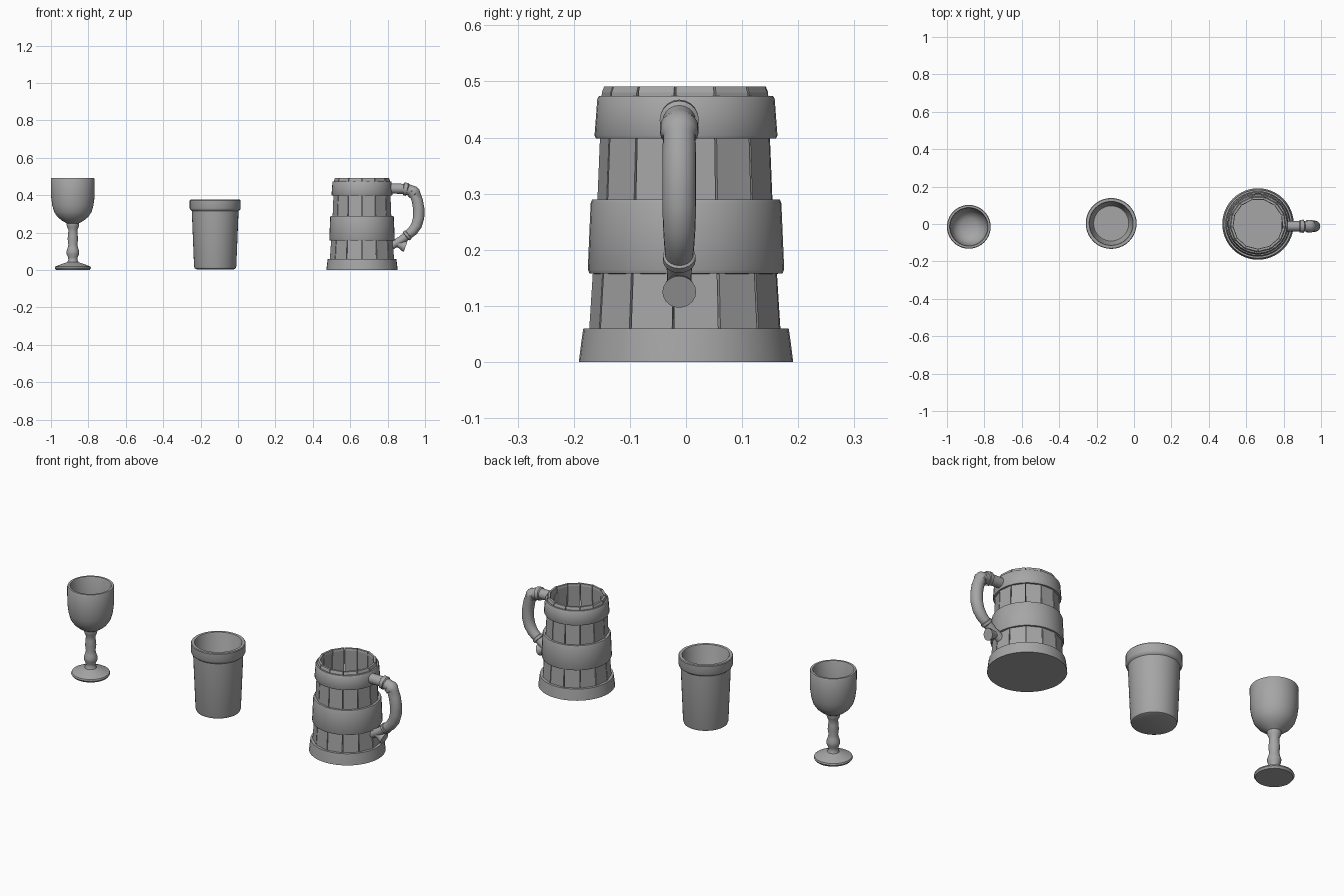
import bpy
import bmesh
from math import cos, sin, pi, radians
from mathutils import Vector

if "Cube" in bpy.data.objects:
    bpy.data.objects.remove(bpy.data.objects["Cube"])

GREY = (0.38, 0.38, 0.38, 1)
grey = bpy.data.materials.new("plain grey")
grey.use_nodes = True
grey.diffuse_color = GREY
grey.node_tree.nodes["Principled BSDF"].inputs["Base Color"].default_value = GREY


def finish(name, bm, centre=(0, 0), smooth=True):
    bmesh.ops.remove_doubles(bm, verts=bm.verts, dist=0.00005)
    bmesh.ops.recalc_face_normals(bm, faces=bm.faces)
    mesh = bpy.data.meshes.new(name)
    bm.to_mesh(mesh)
    bm.free()
    mesh.materials.append(grey)
    obj = bpy.data.objects.new(name, mesh)
    obj.location = (*centre, 0)
    bpy.context.collection.objects.link(obj)
    if smooth:
        bpy.ops.object.select_all(action='DESELECT')
        obj.select_set(True)
        bpy.context.view_layer.objects.active = obj
        bpy.ops.object.shade_smooth_by_angle(angle=radians(35))
    return obj


def bridge(bm, rings):
    for a, b in zip(rings, rings[1:]):
        n = len(a)
        for i in range(n):
            j = (i + 1) % n
            bm.faces.new((a[i], a[j], b[j], b[i]))


def lathe(name, profile, centre, closed=False, segments=40):
    """Spin (radius, z) points around a vertical axis."""
    bm = bmesh.new()
    rings = []
    for r, z in profile:
        rings.append([bm.verts.new((r * cos(2 * pi * i / segments),
                                    r * sin(2 * pi * i / segments), z))
                      for i in range(segments)])
    if closed:
        rings.append(rings[0])
    bridge(bm, rings)
    bmesh.ops.dissolve_degenerate(bm, edges=bm.edges, dist=0.00005)
    return finish(name, bm, centre)


def tube(name, path, y, segments=20):
    """Sweep a circle along (x, z, radius) points in an upright plane."""
    bm = bmesh.new()
    rings = []
    for k, (x, z, r) in enumerate(path):
        a, b = path[max(k - 1, 0)], path[min(k + 1, len(path) - 1)]
        d = Vector((b[0] - a[0], 0, b[1] - a[1])).normalized()
        side = Vector((-d.z, 0, d.x))
        rings.append([bm.verts.new(Vector((x, y, z)) + side * r * cos(t)
                                   + Vector((0, 1, 0)) * r * sin(t))
                      for t in (2 * pi * i / segments for i in range(segments))])
    bridge(bm, rings)
    bm.faces.new(rings[0])
    bm.faces.new(rings[-1])
    return finish(name, bm)


# Goblet: foot, knobbed stem and hollow bowl
lathe("goblet", [
    (0, 0), (0.09, 0), (0.097, 0.01), (0.094, 0.018), (0.06, 0.032), (0.03, 0.042),
    (0.024, 0.055), (0.026, 0.068), (0.033, 0.085), (0.034, 0.1), (0.028, 0.118),
    (0.024, 0.135), (0.028, 0.165), (0.025, 0.195), (0.024, 0.215), (0.031, 0.23),
    (0.034, 0.243), (0.034, 0.25), (0.058, 0.264), (0.082, 0.284), (0.1, 0.31),
    (0.11, 0.345), (0.116, 0.39), (0.117, 0.485), (0.114, 0.491), (0.103, 0.491),
    (0.1, 0.485), (0.1, 0.38), (0.093, 0.335), (0.075, 0.298), (0.045, 0.28),
    (0, 0.275)], (-0.883, -0.015))

# Beaker: tapered body with a thick lip
lathe("beaker", [
    (0, 0.004), (0.1, 0.004), (0.109, 0.008), (0.113, 0.02), (0.125, 0.315),
    (0.133, 0.322), (0.136, 0.33), (0.136, 0.372), (0.133, 0.376), (0.118, 0.376),
    (0.115, 0.37), (0.1, 0.04), (0.094, 0.03), (0, 0.03)], (-0.122, 0.003))

# Tankard foot
TANKARD = (0.663, 0)
lathe("tankard_base", [
    (0, 0), (0.191, 0), (0.186, 0.04), (0.183, 0.06), (0.1, 0.06), (0, 0.06)], TANKARD)

# Tankard bands
lathe("middle_band", [
    (0.16, 0.157), (0.172, 0.158), (0.175, 0.165), (0.17, 0.283), (0.167, 0.29),
    (0.153, 0.29)], TANKARD, closed=True)
lathe("upper_band", [
    (0.147, 0.398), (0.16, 0.398), (0.163, 0.404), (0.158, 0.47), (0.155, 0.474),
    (0.143, 0.474)], TANKARD, closed=True)

# Tankard staves: flat wedge boards leaning inward, with narrow gaps
STAVES = 13
bm = bmesh.new()
for i in range(STAVES):
    start = radians(-7.5) + 2 * pi * i / STAVES
    angles = (start + 0.012, start + 2 * pi / STAVES - 0.012)
    rings = []
    for outer, z in ((0.173, 0.05), (0.158, 0.285), (0.15, 0.48), (0.146, 0.491)):
        inner = outer - 0.018 if z < 0.49 else 0.134
        corners = [(outer, angles[0]), (outer, angles[1]),
                   (inner, angles[1]), (inner, angles[0])]
        rings.append([bm.verts.new((r * cos(a), r * sin(a), z)) for r, a in corners])
    bridge(bm, rings)
    bm.faces.new(rings[0])
    bm.faces.new(rings[-1])
finish("staves", bm, TANKARD, smooth=False)

# Tankard handle with collars, and the flared peg below it
HANDLE_Y = -0.012
tube("handle", [
    (0.79, 0.436, 0.027), (0.884, 0.434, 0.027), (0.886, 0.434, 0.034),
    (0.905, 0.431, 0.035), (0.907, 0.43, 0.029), (0.928, 0.423, 0.029),
    (0.931, 0.421, 0.034), (0.945, 0.407, 0.034), (0.947, 0.404, 0.029),
    (0.959, 0.37, 0.03), (0.966, 0.33, 0.03), (0.966, 0.28, 0.03),
    (0.955, 0.24, 0.029), (0.935, 0.21, 0.027), (0.912, 0.191, 0.025),
    (0.91, 0.189, 0.029), (0.9, 0.181, 0.029), (0.898, 0.179, 0.023),
    (0.87, 0.158, 0.022), (0.82, 0.13, 0.022)], HANDLE_Y)
tube("handle_peg", [
    (0.835, 0.15, 0.019), (0.87, 0.135, 0.021), (0.885, 0.129, 0.028),
    (0.896, 0.125, 0.03)], HANDLE_Y)
